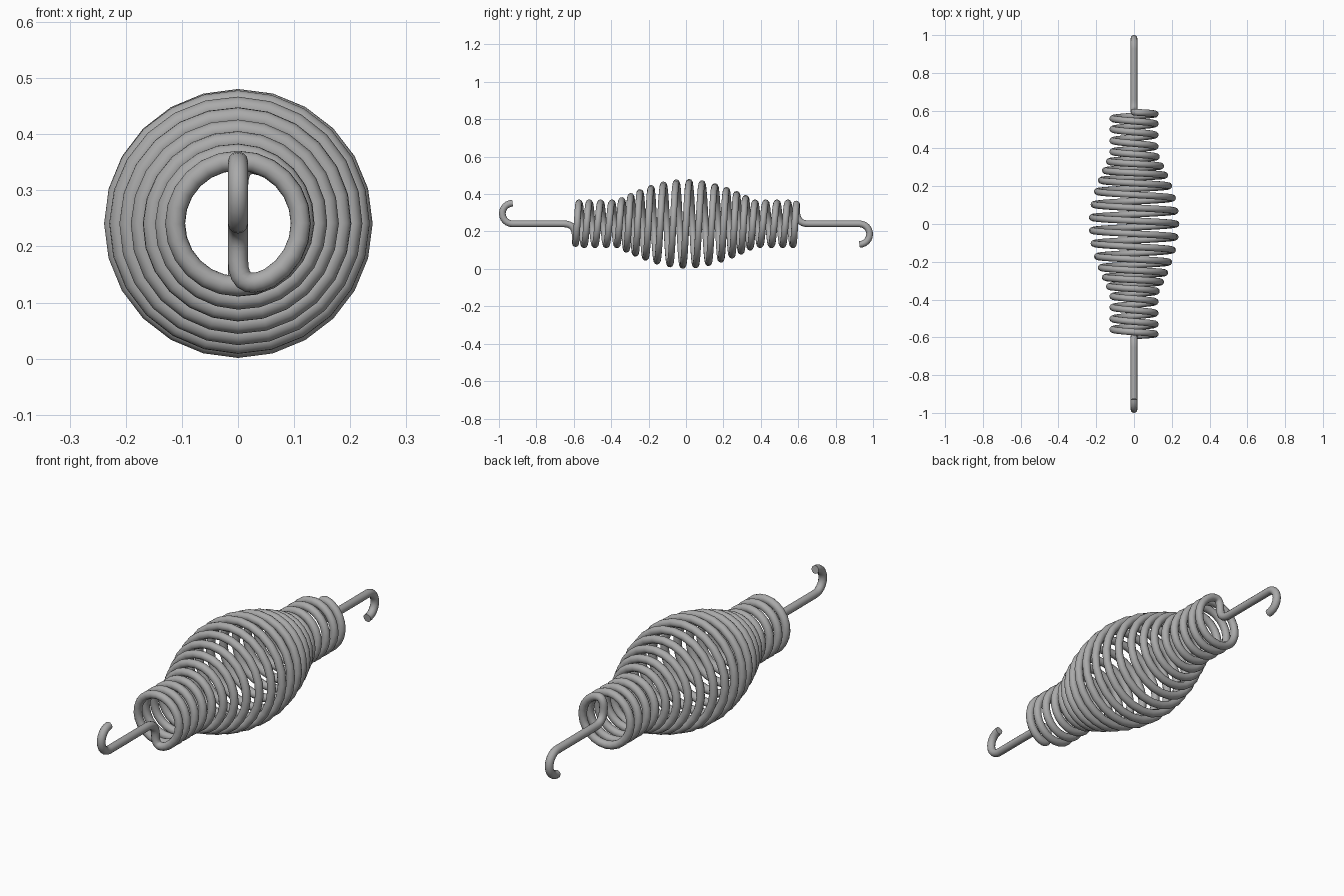
import bpy
from math import sin, cos, pi
from mathutils import Vector

cube = bpy.data.objects.get("Cube")
if cube:
    bpy.data.objects.remove(cube, do_unlink=True)

WIRE = 0.018          # wire radius
AXIS_Z = 0.241        # height of the spring axis
STEPS = 24            # segments per turn
HOOK_R = 0.055
HOOK_Y = 0.927

# Turn number -> distance along the axis (uneven pitch)
PITCH = [(0, 0), (2.5, 0.172), (3.75, 0.246), (4.75, 0.295), (5.75, 0.343),
         (6.75, 0.396), (8.75, 0.517), (9.75, 0.572), (10.25, 0.592)]


def along(t):
    for (a, ya), (b, yb) in zip(PITCH, PITCH[1:]):
        if t <= b:
            return ya + (yb - ya) * (t - a) / (b - a)
    return PITCH[-1][1]


def coil_point(t):
    y = along(t)
    bulge = cos(pi / 2 * y / 0.37) if y < 0.37 else 0
    r = 0.112 + 0.11 * bulge
    return Vector((r * cos(2 * pi * t), y, r * sin(2 * pi * t)))


def bend(p, c, q, n=7):
    p, c, q = Vector(p), Vector(c), Vector(q)
    return [p * (1 - u) ** 2 + c * (2 * u * (1 - u)) + q * u * u
            for u in (i / n for i in range(1, n + 1))]


# Rear half: barrel coil, bend inwards, bend onto the axis, hook
last = 10 + 4 / STEPS
half = [coil_point(i / STEPS) for i in range(round(last * STEPS) + 1)]
end_y = PITCH[-1][1]
half += bend(half[-1], (0, end_y, 0.125), (0, end_y, 0.065))
half += bend(half[-1], (0, end_y, 0), (0, 0.655, 0))
for i in range(13):
    a = pi * i / 12
    half.append(Vector((0, HOOK_Y + HOOK_R * sin(a), HOOK_R * (cos(a) - 1))))

# Front half is the rear half turned half way round the x axis
front = [Vector((p.x, -p.y, -p.z)) for p in reversed(half[1:])]
path = front + half

# Sweep the wire
curve = bpy.data.curves.new("spring_wire", "CURVE")
curve.dimensions = "3D"
curve.bevel_depth = WIRE
curve.bevel_resolution = 4
curve.use_fill_caps = True
spline = curve.splines.new("POLY")
spline.points.add(len(path) - 1)
for point, p in zip(spline.points, path):
    point.co = (p.x, p.y, p.z + AXIS_Z, 1)

spring = bpy.data.objects.new("spring_wire", curve)
bpy.context.collection.objects.link(spring)
bpy.ops.object.select_all(action="DESELECT")
spring.select_set(True)
bpy.context.view_layer.objects.active = spring
bpy.ops.object.convert(target="MESH")
spring = bpy.context.object
bpy.ops.object.shade_smooth_by_angle(angle=pi / 4)

# Steel colour
steel = bpy.data.materials.new("grey_steel")
steel.use_nodes = True
grey = (0.4, 0.4, 0.4, 1)
steel.diffuse_color = grey
steel.node_tree.nodes["Principled BSDF"].inputs["Base Color"].default_value = grey
spring.data.materials.clear()
spring.data.materials.append(steel)
